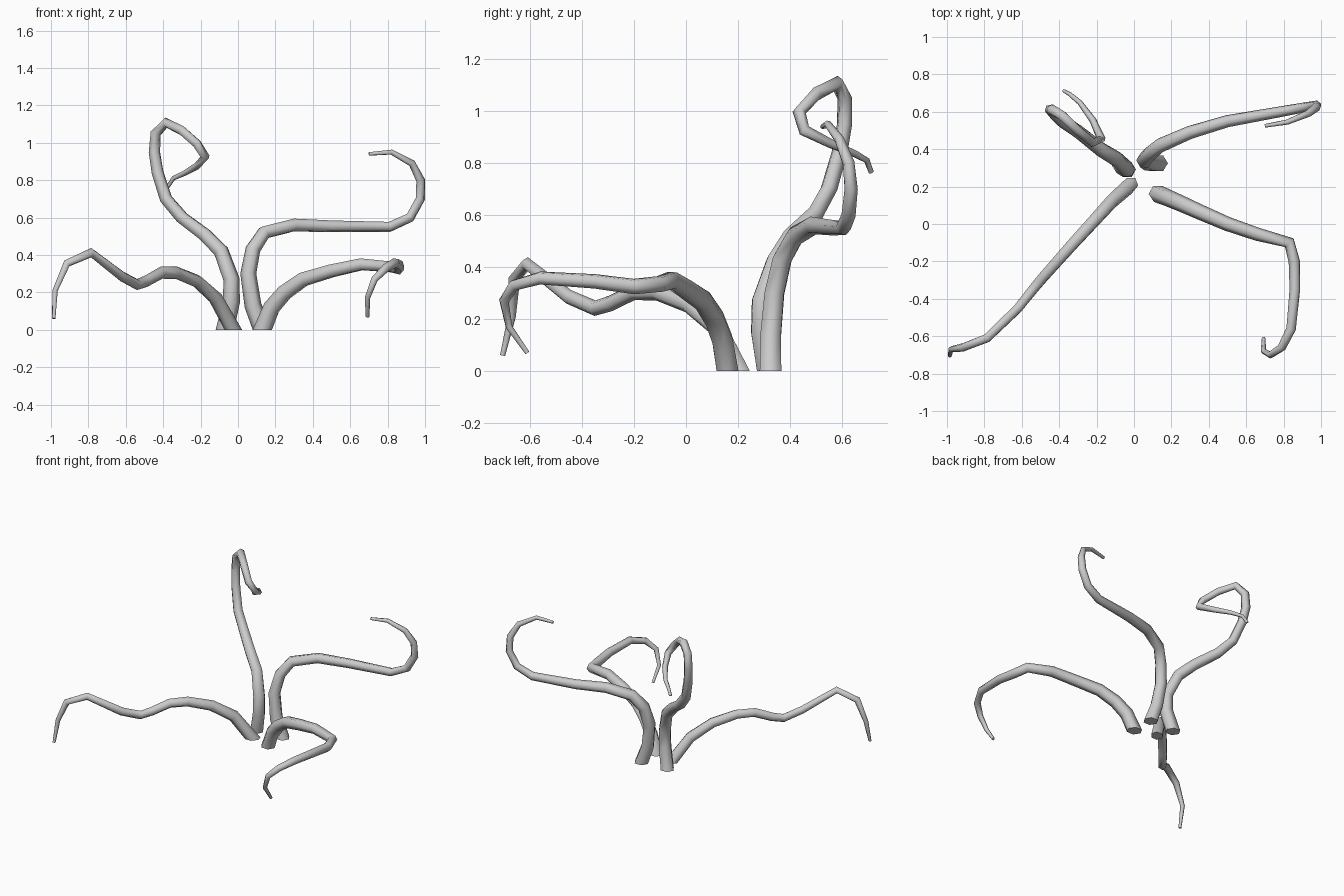
import bpy, bmesh, math
from mathutils import Vector

if "Cube" in bpy.data.objects:
    bpy.data.objects.remove(bpy.data.objects["Cube"])

SIDES = 6


def tentacle(name, pts, r0=0.048, r1=0.022):
    """Tapering tube swept along a path, cut flat at the ground, pointed at the tip."""
    pts = [Vector(p) for p in pts]
    n = len(pts)
    # distance along the path drives the taper
    dist = [0.0]
    for a, b in zip(pts, pts[1:]):
        dist.append(dist[-1] + (b - a).length)
    bm = bmesh.new()
    rings, side = [], Vector((1, 0, 0))
    for i, p in enumerate(pts):
        d_in = (p - pts[max(i - 1, 0)]).normalized()
        d_out = (pts[min(i + 1, n - 1)] - p).normalized()
        t = (d_in + d_out).normalized()
        side = (side - t * side.dot(t)).normalized()
        up = t.cross(side)
        f = dist[i] / dist[-1]
        r = r1 + (r0 - r1) * (1 - f) ** 1.3
        if f > 0.8:                      # finer tip
            r *= 1 - 0.55 * (f - 0.8) / 0.2
        ring = []
        for k in range(SIDES):
            a = 2 * math.pi * k / SIDES
            v = p + (side * math.cos(a) + up * math.sin(a)) * r
            if i == 0:                   # slide the base ring onto the ground
                v -= t * (v.z / t.z)
            ring.append(bm.verts.new(v))
        rings.append(ring)
    for a, b in zip(rings, rings[1:]):
        for k in range(SIDES):
            j = (k + 1) % SIDES
            bm.faces.new((a[k], a[j], b[j], b[k]))
    bm.faces.new(rings[0][::-1])
    bm.faces.new(rings[-1])
    bmesh.ops.recalc_face_normals(bm, faces=bm.faces)
    for f in bm.faces:
        f.smooth = len(f.verts) == 4
    me = bpy.data.meshes.new(name)
    bm.to_mesh(me)
    bm.free()
    ob = bpy.data.objects.new(name, me)
    bpy.context.collection.objects.link(ob)


# front left: low wave drooping at the tip
tentacle("front_left_tentacle", [
    (-.025, .205, 0), (-.12, .12, .17), (-.22, .01, .26), (-.33, -.11, .305),
    (-.41, -.20, .305), (-.49, -.29, .26), (-.54, -.35, .242), (-.62, -.45, .285),
    (-.785, -.61, .412), (-.915, -.66, .355), (-.978, -.67, .21), (-.985, -.705, .06)],
    r0=.042)

# front right: reaches outward, then bends forward and curls down
tentacle("front_right_tentacle", [
    (.13, .16, 0), (.18, .14, .12), (.25, .11, .20), (.35, .065, .27),
    (.50, 0, .315), (.66, -.055, .35), (.83, -.10, .335), (.857, -.20, .325),
    (.86, -.35, .345), (.84, -.56, .358), (.79, -.66, .33), (.73, -.70, .27),
    (.692, -.68, .17), (.693, -.61, .07)])

# back right: rises, runs level, hooks back over itself
tentacle("back_right_tentacle", [
    (.13, .325, 0), (.08, .325, .13), (.055, .34, .30), (.08, .37, .43),
    (.14, .42, .52), (.30, .49, .56), (.50, .55, .553), (.81, .605, .55),
    (.92, .625, .60), (.975, .635, .70), (.976, .625, .80), (.93, .59, .89),
    (.82, .545, .95), (.70, .525, .94)])

# back left: tallest, ends in a loop
tentacle("back_left_tentacle", [
    (-.07, .315, 0), (-.035, .29, .15), (-.035, .292, .27), (-.09, .345, .42),
    (-.18, .40, .51), (-.30, .495, .60), (-.385, .55, .70), (-.43, .59, .84),
    (-.447, .61, .95), (-.44, .61, 1.05), (-.385, .58, 1.107), (-.30, .50, 1.065),
    (-.22, .435, .995), (-.175, .455, .925), (-.22, .555, .875), (-.29, .65, .835),
    (-.345, .695, .81), (-.375, .712, .765)])
